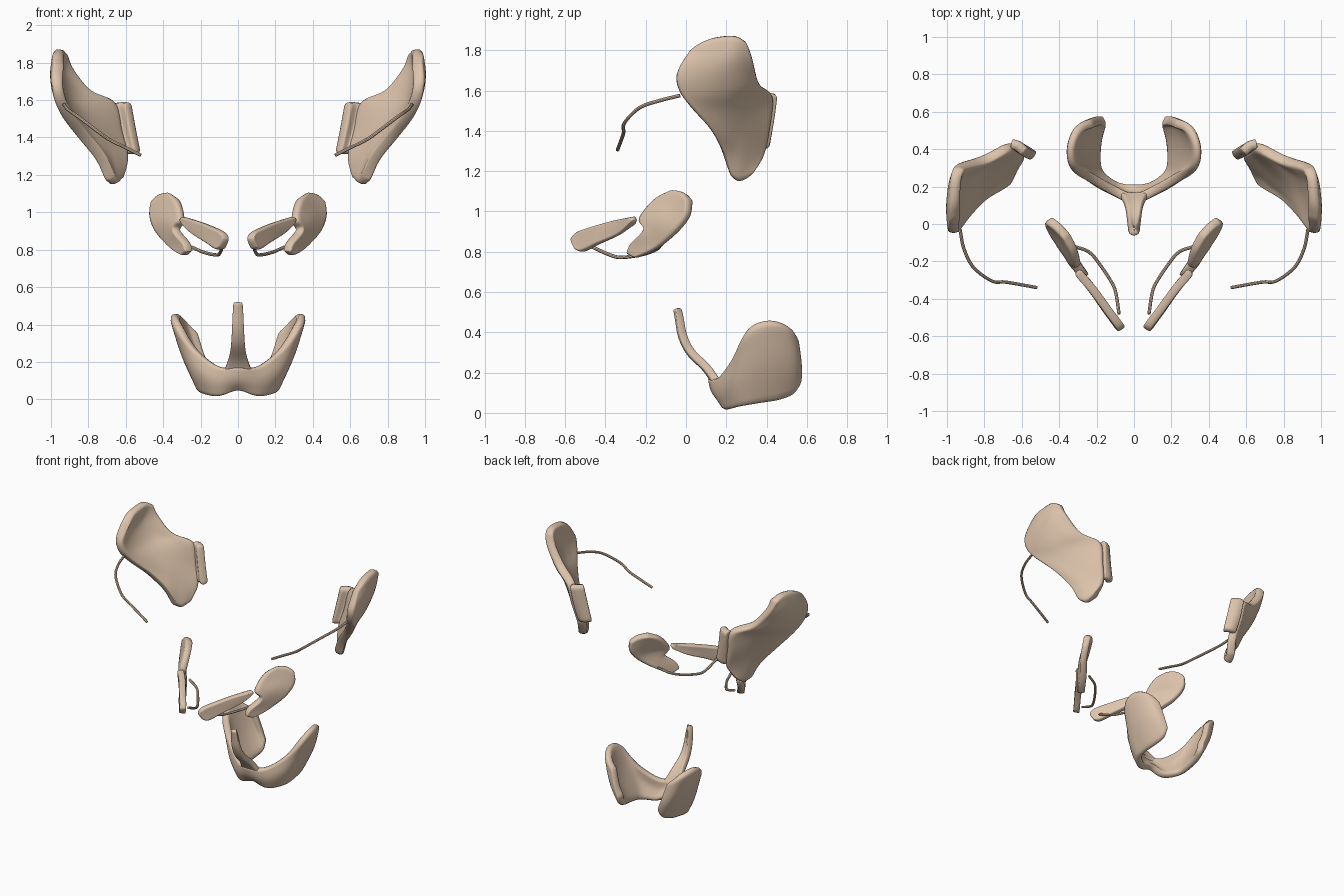
import bpy
from mathutils import Vector

tan = bpy.data.materials.new("tan_bone")
tan.diffuse_color = (0.72, 0.55, 0.41, 1)


def smooth_path(pts, n=4):
    """Catmull-Rom points passing through every control point."""
    p = [Vector(q) for q in pts]
    p = [2 * p[0] - p[1]] + p + [2 * p[-1] - p[-2]]
    out = []
    for i in range(1, len(p) - 2):
        a, b, c, d = p[i - 1:i + 3]
        for k in range(n):
            t = k / n
            out.append(0.5 * (2 * b + (c - a) * t + (2 * a - 5 * b + 4 * c - d) * t * t
                              + (3 * b - 3 * c + d - a) * t ** 3))
    return out + [p[-2]]


def flip(rows):
    return [[(-x, y, z) for x, y, z in r] for r in rows][::-1]


def sheet(name, rows, thick):
    """Curved plate through a grid of control points, with a rounded rim."""
    across = [smooth_path(r) for r in rows]
    lines = [smooth_path(c) for c in zip(*across)]
    w, h = len(lines), len(lines[0])
    verts = [v for line in lines for v in line]
    faces = [(i * h + j, i * h + j + 1, (i + 1) * h + j + 1, (i + 1) * h + j)
             for i in range(w - 1) for j in range(h - 1)]
    me = bpy.data.meshes.new(name)
    me.from_pydata(verts, [], faces)
    me.materials.append(tan)
    ob = bpy.data.objects.new(name, me)
    bpy.context.collection.objects.link(ob)
    so = ob.modifiers.new("thickness", 'SOLIDIFY')
    so.thickness, so.offset = thick, 0
    ob.modifiers.new("round", 'SUBSURF').levels = 1
    ob.modifiers["round"].render_levels = 1
    me.polygons.foreach_set("use_smooth", [True] * len(me.polygons))
    return ob


def rod(name, pts, r):
    cu = bpy.data.curves.new(name, 'CURVE')
    cu.dimensions = '3D'
    cu.bevel_depth, cu.bevel_resolution, cu.use_fill_caps = r, 2, True
    path = smooth_path(pts, 5)
    sp = cu.splines.new('POLY')
    sp.points.add(len(path) - 1)
    for q, v in zip(sp.points, path):
        q.co = (*v, 1)
    cu.materials.append(tan)
    ob = bpy.data.objects.new(name, cu)
    bpy.context.collection.objects.link(ob)
    bpy.ops.object.select_all(action='DESELECT')
    ob.select_set(True)
    bpy.context.view_layer.objects.active = ob
    bpy.ops.object.convert(target='MESH')
    bpy.ops.object.shade_smooth_by_angle()


# Upper plates: rows from top edge down to the tip, front edge to back edge
upper = [
    [(.955, .03, 1.80), (.96, .10, 1.85), (.955, .18, 1.87), (.95, .25, 1.87), (.94, .30, 1.84)],
    [(.965, -.045, 1.69), (.975, .06, 1.72), (.97, .15, 1.73), (.95, .24, 1.75), (.89, .325, 1.75)],
    [(.95, -.035, 1.60), (.945, .07, 1.60), (.92, .18, 1.61), (.87, .28, 1.63), (.79, .35, 1.64)],
    [(.91, .03, 1.51), (.88, .12, 1.51), (.84, .21, 1.52), (.78, .30, 1.55), (.66, .42, 1.58)],
    [(.83, .12, 1.41), (.80, .18, 1.40), (.76, .24, 1.41), (.71, .31, 1.42), (.63, .41, 1.43)],
    [(.74, .18, 1.30), (.72, .22, 1.29), (.70, .26, 1.29), (.66, .31, 1.29), (.60, .38, 1.29)],
    [(.68, .22, 1.18), (.67, .24, 1.16), (.66, .26, 1.15), (.65, .29, 1.16), (.64, .32, 1.18)]]
upper_lip = [[(.66, .43, 1.585), (.625, .42, 1.59), (.585, .385, 1.59)],
             [(.64, .41, 1.45), (.60, .405, 1.45), (.56, .37, 1.45)],
             [(.61, .38, 1.31), (.57, .385, 1.31), (.53, .36, 1.315)]]
upper_rod = [(.93, -.03, 1.575), (.91, -.13, 1.55), (.86, -.23, 1.515), (.76, -.305, 1.44),
             (.69, -.31, 1.39), (.60, -.325, 1.345), (.52, -.34, 1.305)]

# Middle plates: leaning oval with a leg, and a long front blade
oval = [
    [(.36, -.06, 1.10), (.41, -.01, 1.095), (.455, .02, 1.06)],
    [(.315, -.15, 1.06), (.395, -.06, 1.02), (.465, .015, .98)],
    [(.295, -.23, .96), (.375, -.13, .95), (.435, -.04, .90)],
    [(.33, -.205, .91), (.345, -.17, .87), (.37, -.12, .83)],
    [(.275, -.27, .84), (.30, -.23, .82), (.325, -.19, .79)],
    [(.26, -.285, .79), (.27, -.27, .78), (.285, -.25, .77)]]
blade = [
    [(.30, -.26, .975), (.305, -.25, .96), (.30, -.26, .945)],
    [(.22, -.35, .955), (.23, -.34, .92), (.235, -.33, .885)],
    [(.14, -.46, .925), (.15, -.45, .88), (.16, -.44, .835)],
    [(.08, -.54, .895), (.09, -.53, .85), (.11, -.51, .80)],
    [(.065, -.565, .86), (.07, -.56, .84), (.085, -.545, .81)]]
middle_rod = [(.32, -.12, .84), (.24, -.15, .81), (.18, -.22, .785), (.115, -.32, .772),
              (.095, -.38, .785), (.08, -.48, .83)]

for side, s in (("right", 1), ("left", -1)):
    for name, rows, t in (("upper_plate", upper, .06), ("upper_lip", upper_lip, .055),
                          ("middle_oval", oval, .05), ("middle_blade", blade, .045)):
        sheet(f"{name}_{side}", rows if s > 0 else flip(rows), t)
    for name, pts in (("upper_rod", upper_rod), ("middle_rod", middle_rod)):
        rod(f"{name}_{side}", [(s * x, y, z) for x, y, z in pts], .009)

# Lower bone: cradle swept from the centre round to the back, bottom to top
centre = [[(0, .20, .06), (0, .15, .11), (0, .13, .18)]]
wing = [
    [(.10, .21, .02), (.11, .18, .10), (.10, .175, .175)],
    [(.18, .28, .035), (.22, .245, .16), (.225, .245, .27)],
    [(.19, .37, .05), (.27, .33, .22), (.325, .30, .41)],
    [(.18, .46, .065), (.275, .44, .25), (.345, .40, .46)],
    [(.16, .53, .10), (.24, .53, .25), (.305, .50, .435)],
    [(.155, .555, .17), (.18, .555, .23), (.22, .54, .36)]]
sheet("lower_cradle", flip(wing) + centre + wing, .05)

# Central upright spike
spine = [(.085, .16, .13), (.05, .10, .22), (.035, .02, .30), (.028, -.02, .38),
         (.022, -.035, .46), (.013, -.045, .52)]
sheet("lower_spike", [[(-w, y + .01, z), (0, y, z), (w, y + .01, z)] for w, y, z in spine], .04)
